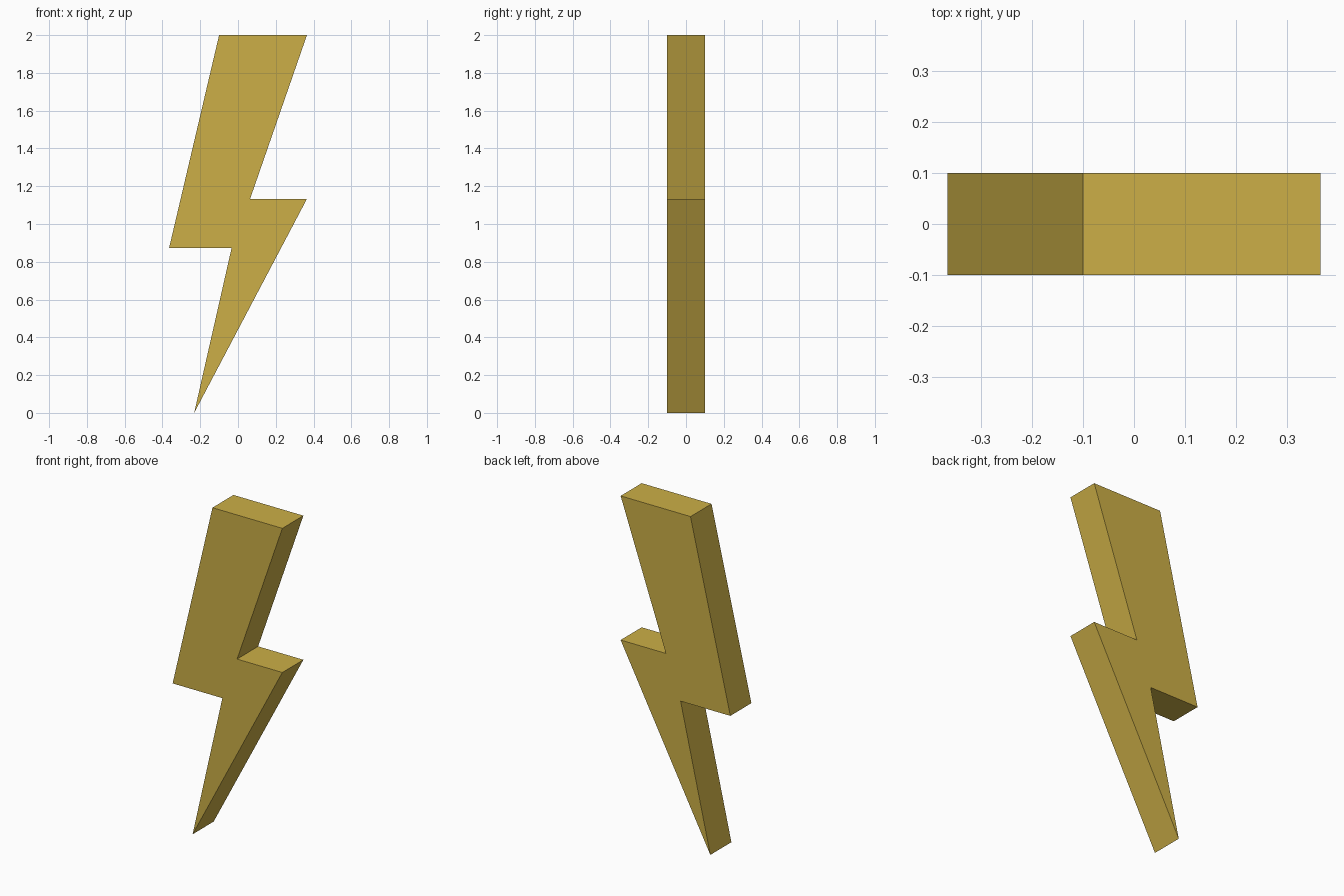
import bpy, bmesh

if "Cube" in bpy.data.objects:
    bpy.data.objects.remove(bpy.data.objects["Cube"])

HALF_DEPTH = 0.1

# Bolt outline in the front plane (x, z)
OUTLINE = [(-0.10, 2.0), (-0.365, 0.872), (-0.034, 0.872), (-0.232, 0.0),
           (0.365, 1.133), (0.064, 1.133), (0.365, 2.0)]

gold = bpy.data.materials.new("gold_yellow")
gold.diffuse_color = (0.604, 0.429, 0.063, 1.0)
gold.use_nodes = True
gold.node_tree.nodes["Principled BSDF"].inputs["Base Color"].default_value = gold.diffuse_color

# Zigzag bolt: flat outline extruded front to back
bm = bmesh.new()
front = bm.faces.new([bm.verts.new((x, -HALF_DEPTH, z)) for x, z in OUTLINE])
extruded = bmesh.ops.extrude_face_region(bm, geom=[front], use_keep_orig=True)
back_verts = [g for g in extruded["geom"] if isinstance(g, bmesh.types.BMVert)]
bmesh.ops.translate(bm, verts=back_verts, vec=(0, 2 * HALF_DEPTH, 0))
bmesh.ops.recalc_face_normals(bm, faces=bm.faces)

mesh = bpy.data.meshes.new("lightning_bolt")
bm.to_mesh(mesh)
bm.free()
mesh.materials.append(gold)
bolt = bpy.data.objects.new("lightning_bolt", mesh)
bpy.context.collection.objects.link(bolt)
